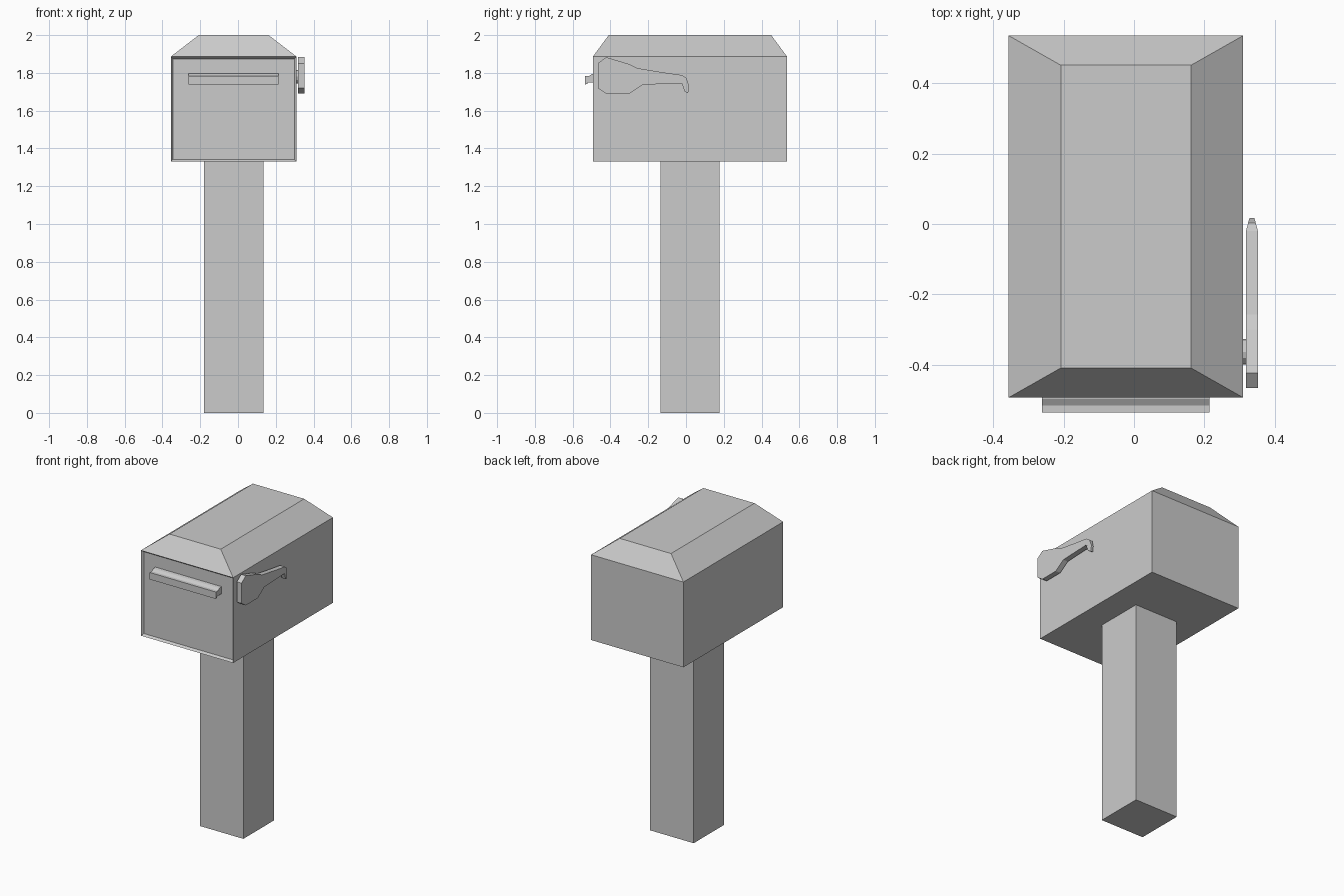
import bpy, bmesh
from mathutils import Vector, Matrix

if "Cube" in bpy.data.objects:
    bpy.data.objects.remove(bpy.data.objects["Cube"])


def finish(name, bm):
    bmesh.ops.recalc_face_normals(bm, faces=bm.faces)
    mesh = bpy.data.meshes.new(name)
    bm.to_mesh(mesh)
    bm.free()
    obj = bpy.data.objects.new(name, mesh)
    bpy.context.collection.objects.link(obj)
    return obj


def loft(bm, loops):
    """Skin a stack of equal-length point loops and cap both ends."""
    rings = [[bm.verts.new(p) for p in loop] for loop in loops]
    n = len(rings[0])
    for a, b in zip(rings, rings[1:]):
        for i in range(n):
            j = (i + 1) % n
            bm.faces.new((a[i], a[j], b[j], b[i]))
    bm.faces.new(rings[0])
    bm.faces.new(rings[-1])


CX, CY = -0.023, 0.021      # shared centre of post and box


def rect(hx, hy, z):
    return [(CX + sx * hx, CY + sy * hy, z)
            for sx, sy in ((-1, -1), (1, -1), (1, 1), (-1, 1))]


# Post
bm = bmesh.new()
loft(bm, [rect(0.157, 0.157, 0), rect(0.157, 0.157, 1.33)])
finish("post", bm)

# Box with hipped flat roof and recessed front door
bm = bmesh.new()
loft(bm, [rect(0.333, 0.514, 1.33), rect(0.333, 0.514, 1.886), rect(0.185, 0.43, 2.0)])
bmesh.ops.recalc_face_normals(bm, faces=bm.faces)
front = [f for f in bm.faces if f.normal.y < -0.99]
bmesh.ops.inset_region(bm, faces=front, thickness=0.016)
bmesh.ops.translate(bm, verts=front[0].verts, vec=(0, 0.015, 0))
finish("mailbox_body", bm)

# Door handle: hooked profile (y, z) swept across x
handle = [(-0.478, 1.797), (-0.497, 1.794), (-0.515, 1.783), (-0.535, 1.783),
          (-0.535, 1.738), (-0.521, 1.742), (-0.521, 1.75), (-0.478, 1.75)]
bm = bmesh.new()
loft(bm, [[(x, y, z) for y, z in handle] for x in (-0.262, 0.215)])
finish("door_handle", bm)

# Signal flag: outline (y, z), thinner toward its hooked tip
flag = [(-0.466, 1.851), (-0.423, 1.883), (-0.299, 1.846), (-0.257, 1.825),
        (-0.13, 1.804), (-0.02, 1.788), (0.003, 1.772), (0.017, 1.729),
        (0.011, 1.692), (-0.007, 1.702), (-0.023, 1.745), (-0.135, 1.741),
        (-0.23, 1.737), (-0.299, 1.69), (-0.423, 1.69), (-0.466, 1.719)]


def half_width(y):
    return 0.017 - 0.01 * max(0, min(1, (y + 0.02) / 0.037))


bm = bmesh.new()
loft(bm, [[(0.335 + s * half_width(y), y, z) for y, z in flag] for s in (-1, 1)])
finish("signal_flag", bm)

# Flag pivot
bm = bmesh.new()
bmesh.ops.create_cone(bm, cap_ends=True, segments=12, radius1=0.036, radius2=0.036, depth=0.014,
                      matrix=Matrix.Translation((0.314, -0.363, 1.78)) @ Matrix.Rotation(1.570796, 4, 'Y'))
finish("flag_pivot", bm)
